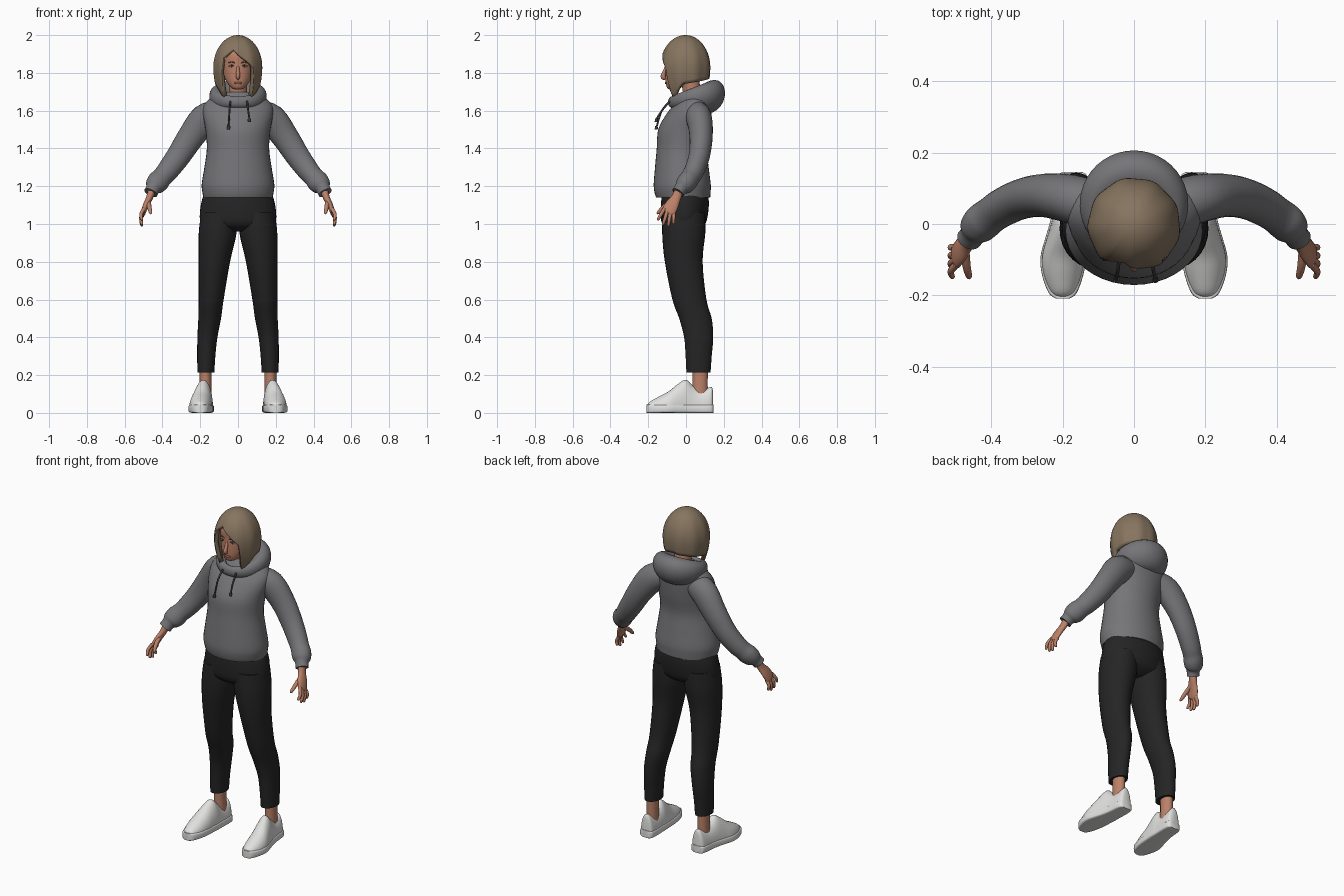
import bpy, bmesh, math
from mathutils import Vector, Matrix

if "Cube" in bpy.data.objects:
    bpy.data.objects.remove(bpy.data.objects["Cube"])


def material(name, r, g, b):
    m = bpy.data.materials.new(name)
    m.use_nodes = True
    m.diffuse_color = (r, g, b, 1)
    bsdf = next(n for n in m.node_tree.nodes if n.type == 'BSDF_PRINCIPLED')
    bsdf.inputs["Base Color"].default_value = (r, g, b, 1)
    bsdf.inputs["Roughness"].default_value = 0.8
    return m


SKIN = material("skin", .5, .22, .14)
HAIR = material("dark blonde hair", .24, .175, .115)
GREY = material("grey fleece", .18, .18, .19)
CORD = material("dark grey cord", .05, .05, .055)
BLACK = material("black cloth", .018, .018, .019)
WHITE = material("white leather", .75, .75, .74)
EYE = material("eye white", .6, .56, .53)
IRIS = material("dark iris", .03, .035, .04)
LIP = material("lip", .38, .12, .09)
BROW = material("brow", .13, .075, .045)


def finish(bm, name, mat, mirror=False):
    """Turn a bmesh into a smooth shaded object, optionally mirrored in x."""
    bmesh.ops.remove_doubles(bm, verts=bm.verts, dist=1e-5)
    bmesh.ops.recalc_face_normals(bm, faces=bm.faces)
    mesh = bpy.data.meshes.new(name)
    bm.to_mesh(mesh)
    bm.free()
    mesh.materials.append(mat)
    ob = bpy.data.objects.new(name, mesh)
    bpy.context.collection.objects.link(ob)
    for other in bpy.context.selected_objects:
        other.select_set(False)
    ob.select_set(True)
    bpy.context.view_layer.objects.active = ob
    bpy.ops.object.shade_smooth_by_angle(angle=math.radians(50))
    if mirror:
        ob.modifiers.new("mirror", 'MIRROR').use_mirror_merge = False
    return ob


def skin_rings(name, rings, mat, mirror=False, cap=True):
    """Bridge closed rings of points with quads."""
    bm = bmesh.new()
    loops = [[bm.verts.new(p) for p in ring] for ring in rings]
    n = len(loops[0])
    for a, b in zip(loops, loops[1:]):
        for i in range(n):
            j = (i + 1) % n
            bm.faces.new((a[i], a[j], b[j], b[i]))
    if cap:
        bm.faces.new(loops[0])
        bm.faces.new(loops[-1])
    return finish(bm, name, mat, mirror)


def smooth(rows, steps):
    """Catmull-Rom interpolation of whole rows."""
    pts = [rows[0]] + list(rows) + [rows[-1]]
    out = []
    for p, q, r, s in zip(pts, pts[1:], pts[2:], pts[3:]):
        for k in range(steps):
            t = k / steps
            out.append([b + .5 * t * (c - a + t * (2*a - 5*b + 4*c - d + t * (3*(b - c) + d - a)))
                        for a, b, c, d in zip(p, q, r, s)])
    return out + [list(rows[-1])]


def loft(name, rows, mat, mirror=False, axis=None, n=28, power=1, floor=None, steps=4):
    """Rows are x, y, z, radius a, radius b; rings follow the path unless an axis is given."""
    rows = smooth(rows, steps)
    rings = []
    for i, (x, y, z, ra, rb) in enumerate(rows):
        if axis:
            t = Vector(axis)
            b = Vector((0, 0, 1)) if axis[1] else Vector((0, 1, 0))
        else:
            t = Vector(rows[min(i + 1, len(rows) - 1)][:3]) - Vector(rows[max(i - 1, 0)][:3])
            t.normalize()
            b = Vector((0, 1, 0))
            b = (b - t * b.dot(t)).normalized()
        a = b.cross(t)
        ring = []
        for k in range(n):
            c, s = math.cos(math.tau * k / n), math.sin(math.tau * k / n)
            p = Vector((x, y, z)) + a * ra * math.copysign(abs(c) ** power, c) \
                + b * rb * math.copysign(abs(s) ** power, s)
            if floor is not None:
                p.z = max(p.z, floor)
            ring.append(p)
        rings.append(ring)
    return skin_rings(name, rings, mat, mirror)


def ball(name, centre, radii, mat, mirror=False):
    bm = bmesh.new()
    bmesh.ops.create_uvsphere(bm, u_segments=20, v_segments=12, radius=1,
                              matrix=Matrix.Translation(centre) @ Matrix.Diagonal((*radii, 1)))
    return finish(bm, name, mat, mirror)


UP, ALONG = (0, 0, 1), (0, 1, 0)

# Hoodie body and sleeves
loft("hoodie_body", [
    (0, -.015, 1.14, .183, .143), (0, -.018, 1.165, .188, .148), (0, -.02, 1.21, .192, .151),
    (0, -.022, 1.3, .178, .142), (0, -.022, 1.4, .165, .133), (0, -.01, 1.5, .172, .137),
    (0, .015, 1.58, .186, .12), (0, .035, 1.63, .18, .102), (0, .045, 1.67, .14, .085),
    (0, .045, 1.7, .08, .06)], GREY, axis=UP, n=40)
loft("sleeve", [
    (.1, .045, 1.585, .07, .07), (.175, .07, 1.555, .08, .068), (.25, .08, 1.46, .071, .061),
    (.315, .07, 1.36, .064, .056), (.37, .045, 1.285, .058, .053), (.4, .025, 1.25, .054, .051),
    (.422, .008, 1.225, .058, .052), (.44, -.012, 1.203, .052, .048),
    (.45, -.027, 1.187, .038, .036), (.462, -.042, 1.165, .037, .034)], GREY, mirror=True)

# Hood lying around the neck, thicker at the back
hood = []
for i in range(49):
    th = math.tau * i / 48
    k = (1 - math.cos(th)) / 2
    ring = []
    for j in range(20):
        f = math.tau * j / 20
        rise = math.sin(f)
        out = .105 + (.02 + .05 * k) * math.cos(f) + .015 * k * rise
        ring.append((out * math.sin(th), .03 - out * math.cos(th),
                     1.645 + .03 * k + (.03 + .058 * k) * rise))
    hood.append(ring)
skin_rings("hood", hood, GREY, cap=False)

# Drawstrings, one longer than the other
for side, x, end in (("right", -.05, 1.5), ("left", .06, 1.54)):
    loft(side + "_drawstring", [
        (x * .8, -.085, 1.65, .005, .005), (x * .9, -.128, 1.6, .005, .005),
        (x, -.154, end + .02, .005, .005), (x, -.156, end + .015, .009, .009),
        (x, -.158, end, .008, .008)], CORD, n=10)

# Trousers
loft("trouser_hips", [
    (0, -.005, 1.16, .18, .122), (0, -.006, 1.1, .197, .127), (0, -.011, 1.02, .201, .121),
    (0, -.012, .985, .17, .1), (0, -.012, .96, .09, .06)], BLACK, axis=UP, n=40)
loft("trouser_leg", [
    (.1, -.01, 1.06, .095, .112), (.108, -.012, .95, .1, .114), (.125, -.012, .8, .083, .1),
    (.142, .018, .6, .066, .09), (.15, .05, .5, .06, .086), (.162, .067, .4, .053, .077),
    (.168, .067, .3, .048, .069), (.17, .066, .215, .045, .064)], BLACK, mirror=True, axis=UP)

# Ankles and shoes
loft("ankle", [(.172, .075, .08, .032, .042), (.172, .075, .15, .031, .04),
               (.172, .075, .25, .031, .041)], SKIN, mirror=True, axis=UP)
shoe = [
    (.2, -.205, .03, .015, .012), (.2, -.19, .03, .035, .03), (.2, -.14, .03, .054, .058),
    (.198, -.09, .03, .06, .085), (.19, -.04, .03, .055, .125), (.183, 0, .03, .05, .145),
    (.179, .035, .03, .046, .115), (.176, .07, .03, .044, .095), (.174, .11, .03, .042, .1),
    (.173, .135, .03, .036, .108), (.173, .143, .03, .022, .085)]
loft("shoe_upper", shoe, WHITE, mirror=True, axis=ALONG, floor=.006)
loft("shoe_sole", [(x, y * 1.02, .022, w + .004, .022) for x, y, z, w, h in shoe],
     WHITE, mirror=True, axis=ALONG, power=.35)

# Hands
loft("palm", [
    (.455, -.035, 1.18, .022, .024), (.468, -.052, 1.14, .018, .026),
    (.487, -.075, 1.1, .016, .036), (.5, -.092, 1.065, .013, .036),
    (.503, -.098, 1.055, .007, .03)], SKIN, mirror=True, n=20)
for i, finger in enumerate(("index", "middle", "ring", "little")):
    s = (i - 1.5) * .018
    base = Vector((.498, -.09 + .9 * s, 1.07 - .4 * s))
    tip = Vector((.509, -.15 + .028 * i, (1.02, .995, .988, 1.0)[i]))
    mid = (base + tip) / 2 + Vector((.01, 0, 0))
    loft(finger + "_finger", [(*base, .01, .01), (*mid, .0095, .0095),
                              (*mid.lerp(tip, .85), .0075, .0075), (*tip, .003, .003)],
         SKIN, mirror=True, n=10, steps=3)
loft("thumb", [(.476, -.065, 1.125, .014, .014), (.47, -.115, 1.092, .012, .012),
               (.463, -.145, 1.062, .009, .009), (.461, -.152, 1.053, .003, .003)],
     SKIN, mirror=True, n=12)

# Neck and head
loft("neck", [(0, .04, 1.58, .065, .06), (0, .035, 1.67, .05, .05), (0, .025, 1.74, .047, .048),
              (0, .01, 1.82, .05, .05)], SKIN, axis=UP)
loft("head", [
    (0, -.072, 1.712, .014, .014), (0, -.066, 1.72, .033, .033), (0, -.052, 1.738, .051, .054),
    (0, -.038, 1.765, .067, .071), (0, -.02, 1.8, .079, .09), (0, -.01, 1.85, .087, .099),
    (0, -.002, 1.9, .086, .106), (0, 0, 1.94, .066, .08), (0, 0, 1.96, .03, .04)],
    SKIN, axis=UP, n=36)
loft("nose", [(0, -.102, 1.84, .006, .007), (0, -.113, 1.81, .009, .009),
              (0, -.121, 1.785, .011, .013), (0, -.117, 1.774, .009, .012),
              (0, -.108, 1.768, .004, .006)], SKIN, n=16)
ball("lips", (0, -.104, 1.747, ), (.022, .008, .007), LIP)
ball("eye", (.033, -.0945, 1.835), (.014, .011, .006), EYE, mirror=True)
ball("iris", (.033, -.1005, 1.835), (.0058, .0065, .0056), IRIS, mirror=True)
loft("eyebrow", [(.016, -.106, 1.853, .003, .003), (.034, -.103, 1.858, .0035, .003),
                 (.052, -.09, 1.853, .002, .003)], BROW, mirror=True, n=8)
loft("eyelash", [(.019, -.103, 1.837, .0015, .003), (.033, -.104, 1.842, .002, .003),
                 (.048, -.092, 1.836, .0015, .003)], BROW, mirror=True, n=8)


# Bob haircut with a side parting; the hem height depends on the angle from the front
def hem(a):
    s = abs(a)
    fringe = 1.925 - .1 * abs(a + .25)
    side = 1.67 + .07 * min(1, max(0, (s - .95) / .5)) + .02 * max(0, s - 1.45)
    k = min(1, max(0, (s - .64) / .2))
    return fringe + (side - fringe) * k * k * (3 - 2 * k)


hair = []
for i in range(25):
    t = i / 24
    ring = []
    for j in range(96):
        a = math.tau * j / 96 - math.pi
        z = 2 - (2 - hem(a)) * t ** 1.8
        h = (z - 1.83) / .17
        r = math.sqrt(max(0, 1 - h * h)) if h > 0 else 1 - .28 * h * h
        r *= 1 + .018 * t * math.cos(9 * a + .8)
        ring.append((.129 * r * math.sin(a), -.003 - .132 * r * math.cos(a), z))
    hair.append(ring)
bob = skin_rings("bob_hair", hair, HAIR, cap=False)
shell = bob.modifiers.new("thickness", 'SOLIDIFY')
shell.thickness = .022
shell.offset = -1
